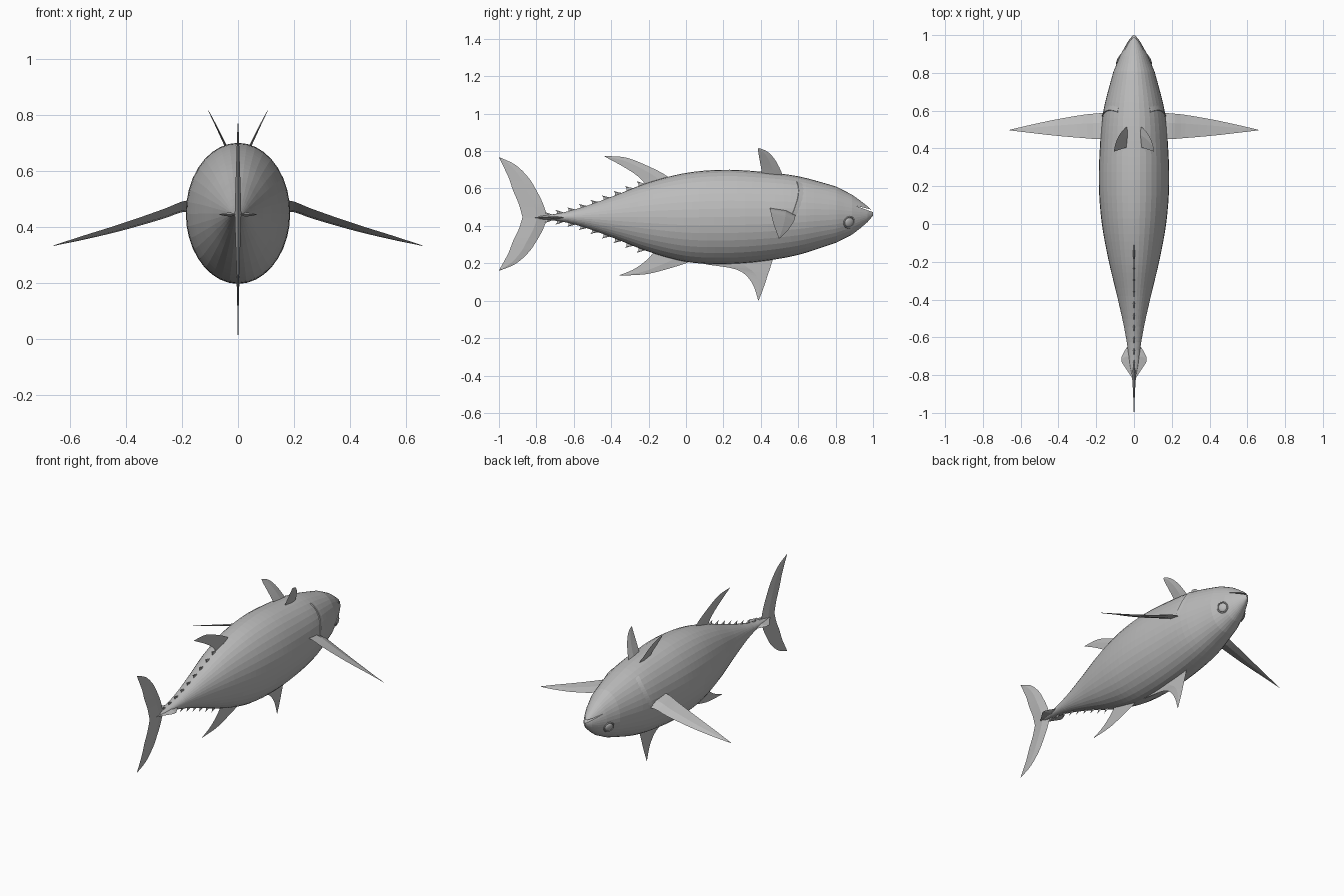
import bpy, bmesh, math
from mathutils import Vector

cube = bpy.data.objects.get("Cube")
if cube:
    bpy.data.objects.remove(cube, do_unlink=True)

skin = bpy.data.materials.new("grey_skin")
skin.use_nodes = True
skin.diffuse_color = (0.5, 0.5, 0.5, 1)
skin.node_tree.nodes["Principled BSDF"].inputs["Base Color"].default_value = (0.5, 0.5, 0.5, 1)

# Body stations: y, top z, bottom z, half width
PROFILE = [
    (1.0, .478, .455, .006), (.97, .505, .42, .03), (.9, .56, .36, .07),
    (.8, .612, .308, .112), (.6, .665, .245, .162), (.4, .69, .21, .181),
    (.2, .70, .196, .186), (0, .683, .208, .17), (-.2, .632, .262, .133),
    (-.4, .555, .34, .085), (-.6, .487, .408, .043), (-.74, .458, .432, .024),
    (-.83, .45, .438, .006)]


def catmull(rows, i, t):
    """Smooth blend between row i and row i + 1."""
    a, b = rows[i], rows[i + 1]
    p, q = rows[max(i - 1, 0)], rows[min(i + 2, len(rows) - 1)]
    return [.5 * (2 * v + (w - u) * t + (2 * u - 5 * v + 4 * w - x) * t * t
                  + (3 * v - u - 3 * w + x) * t ** 3) for u, v, w, x in zip(p, a, b, q)]


def section(y):
    """Top z, bottom z and half width of the body at y."""
    y = min(max(y, PROFILE[-1][0]), PROFILE[0][0])
    i = next(k for k in range(len(PROFILE) - 1) if y >= PROFILE[k + 1][0])
    a, b = PROFILE[i], PROFILE[i + 1]
    t = (a[0] - y) / (a[0] - b[0])
    if i > 1:
        return catmull(PROFILE, i, t)[1:]
    return [u + (v - u) * t for u, v in zip(a[1:], b[1:])]


def surface(y, angle, lift=0):
    """Point on the skin; angle runs from +x towards the top."""
    top, low, half = section(y)
    return Vector(((half + lift) * math.cos(angle), y,
                   (top + low) / 2 + ((top - low) / 2 + lift) * math.sin(angle)))


def finish(bm, name):
    bmesh.ops.recalc_face_normals(bm, faces=bm.faces)
    mesh = bpy.data.meshes.new(name)
    bm.to_mesh(mesh)
    bm.free()
    mesh.materials.append(skin)
    obj = bpy.data.objects.new(name, mesh)
    bpy.context.collection.objects.link(obj)
    return obj


def loft(rings, name):
    bm = bmesh.new()
    loops = [[bm.verts.new(p) for p in ring] for ring in rings]
    n = len(loops[0])
    for a, b in zip(loops, loops[1:]):
        for k in range(n):
            bm.faces.new((a[k], a[(k + 1) % n], b[(k + 1) % n], b[k]))
    bm.faces.new(loops[0])
    bm.faces.new(loops[-1])
    return finish(bm, name)


def fin(name, stations, normal=(1, 0, 0), thick=.012, steps=4):
    """Lens-shaped blade through (leading point, trailing point) stations."""
    rows = [list(a) + list(b) for a, b in stations]
    fine = [catmull(rows, i, s / steps) for i in range(len(rows) - 1) for s in range(steps)]
    fine.append(rows[-1])
    normal = Vector(normal).normalized()
    rings = []
    for j, row in enumerate(fine):
        lead, trail = Vector(row[:3]), Vector(row[3:])
        mid = lead.lerp(trail, .4)
        w = normal * thick / 2 * (1 - .9 * j / (len(fine) - 1))
        rings.append((lead, mid + w, trail, mid - w))
    return loft(rings, name)


def flat(pairs):
    return [((0, a, b), (0, c, d)) for a, b, c, d in pairs]


# Body
SIDES = 36
ys = [1, .985] + [.97 - 1.8 * i / 44 for i in range(45)]
body = loft([[surface(y, math.tau * k / SIDES) for k in range(SIDES)] for y in ys], "body")

# Mouth slit cut into the snout
bm = bmesh.new()
sides = [[bm.verts.new((x, y, z)) for y, z in ((1.03, .462), (1.03, .478), (.905, .508))]
         for x in (-.2, .2)]
for s in sides:
    bm.faces.new(s)
for k in range(3):
    bm.faces.new((sides[0][k], sides[0][k - 1], sides[1][k - 1], sides[1][k]))
cutter = finish(bm, "mouth_cutter")
cutter.hide_render = True
cutter.hide_viewport = True
cut = body.modifiers.new("mouth", "BOOLEAN")
cut.operation = "DIFFERENCE"
cut.object = cutter
cut.solver = "EXACT"

# Tail fin lobes
upper = [(-.74, .446, -.874, .446), (-.765, .52, -.895, .52), (-.80, .59, -.925, .59),
         (-.84, .655, -.947, .655), (-.91, .725, -.975, .715), (-.998, .767, -1, .765)]
fin("tail_fin_upper", flat(upper), thick=.024)
fin("tail_fin_lower", flat([(a, .446 - (b - .446) * .89, c, .446 - (d - .446) * .89)
                            for a, b, c, d in upper]), thick=.024)

# Rear fins above and below
fin("rear_upper_fin", flat([(-.05, .62, -.2, .58), (-.104, .668, -.225, .632),
                            (-.195, .716, -.27, .675), (-.32, .765, -.345, .722),
                            (-.436, .773, -.436, .771)]))
fin("rear_lower_fin", flat([(.08, .25, -.16, .29), (.02, .208, -.18, .25),
                            (-.115, .165, -.225, .205), (-.22, .141, -.285, .165),
                            (-.356, .134, -.356, .136)]))

# Front lower fin
fin("front_lower_fin", flat([(.47, .24, .0, .24), (.455, .19, .09, .198),
                             (.435, .13, .27, .167), (.415, .07, .35, .1),
                             (.388, .0, .386, .002)]))

# Finlets along both edges of the tail stalk
for i in range(9):
    y = -.21 - .062 * i
    back = y - .045
    for name, edge, up in (("upper", 0, 1), ("lower", 1, -1)):
        z0, z1 = section(y)[edge], section(back)[edge]
        size = up * (.026 - .001 * i)
        fin(f"{name}_finlet_{i + 1}",
            flat([(y, z0 - up * .006, back, z1 - up * .006),
                  (back + .012, z1 + size * .75, back, z1 + size * .5),
                  (back - .008, z1 + size, back - .008, z1 + size * .97)]),
            thick=.01, steps=1)

for side, s in (("left", 1), ("right", -1)):
    # Pectoral fin
    pectoral = [((.14, .59, .455), (.14, .45, .50)), ((.20, .585, .452), (.20, .45, .49)),
                ((.27, .578, .428), (.27, .455, .462)), ((.42, .552, .385), (.42, .468, .41)),
                ((.56, .522, .352), (.56, .484, .366)), ((.66, .498, .332), (.66, .496, .333))]
    fin(f"{side}_pectoral_fin", [tuple((s * x, y, z) for x, y, z in p) for p in pectoral],
        (s * .27, .3, .92), .024)

    # Slim paired fin on the upper side
    paired = [((.035, .515, .67), (.035, .405, .67)), ((.05, .505, .70), (.048, .403, .70)),
              ((.075, .475, .755), (.074, .394, .75)), ((.095, .435, .797), (.095, .387, .79)),
              ((.106, .39, .816), (.106, .384, .814))]
    fin(f"{side}_paired_fin", [tuple((s * x, y, z) for x, y, z in p) for p in paired],
        (s * .9, 0, -.43), .01)

    # Keel at the tail stalk
    fin(f"{side}_keel", [((0, -.62, .444), (0, -.83, .444)),
                         ((s * .04, -.655, .444), (s * .04, -.77, .444)),
                         ((s * .066, -.705, .444), (s * .066, -.73, .444))],
        (0, 0, 1), .022, 2)

    # Eye: a flattened ball set in a thin raised ring
    at = surface(.872, math.asin(-.36))
    at.x *= s
    turn = Vector((s * .85, .45, -.25)).to_track_quat("Z", "Y")
    bpy.ops.mesh.primitive_uv_sphere_add(segments=20, ring_count=10, radius=.026, location=at)
    eye = bpy.context.object
    eye.scale.z = .4
    bpy.ops.mesh.primitive_torus_add(major_segments=24, minor_segments=6, major_radius=.03,
                                     minor_radius=.004, location=at)
    ring = bpy.context.object
    for obj, part in ((eye, "eye"), (ring, "eye_ring")):
        obj.name = f"{side}_{part}"
        obj.rotation_mode = "QUATERNION"
        obj.rotation_quaternion = turn
        obj.data.materials.append(skin)
    for poly in eye.data.polygons:
        poly.use_smooth = True

    # Gill cover edge: a low ridge following the skin
    rings = []
    for k in range(15):
        t = k / 14
        angle = .02 + 1.0 * t
        y = .57 + .035 * math.sin(math.pi * t * .75)
        rings.append([surface(y + d, angle, h) for d, h in
                      ((-.006, -.004), (-.002, .004), (.03, -.002))])
        for p in rings[-1]:
            p.x *= s
    loft(rings, f"{side}_gill_edge")
